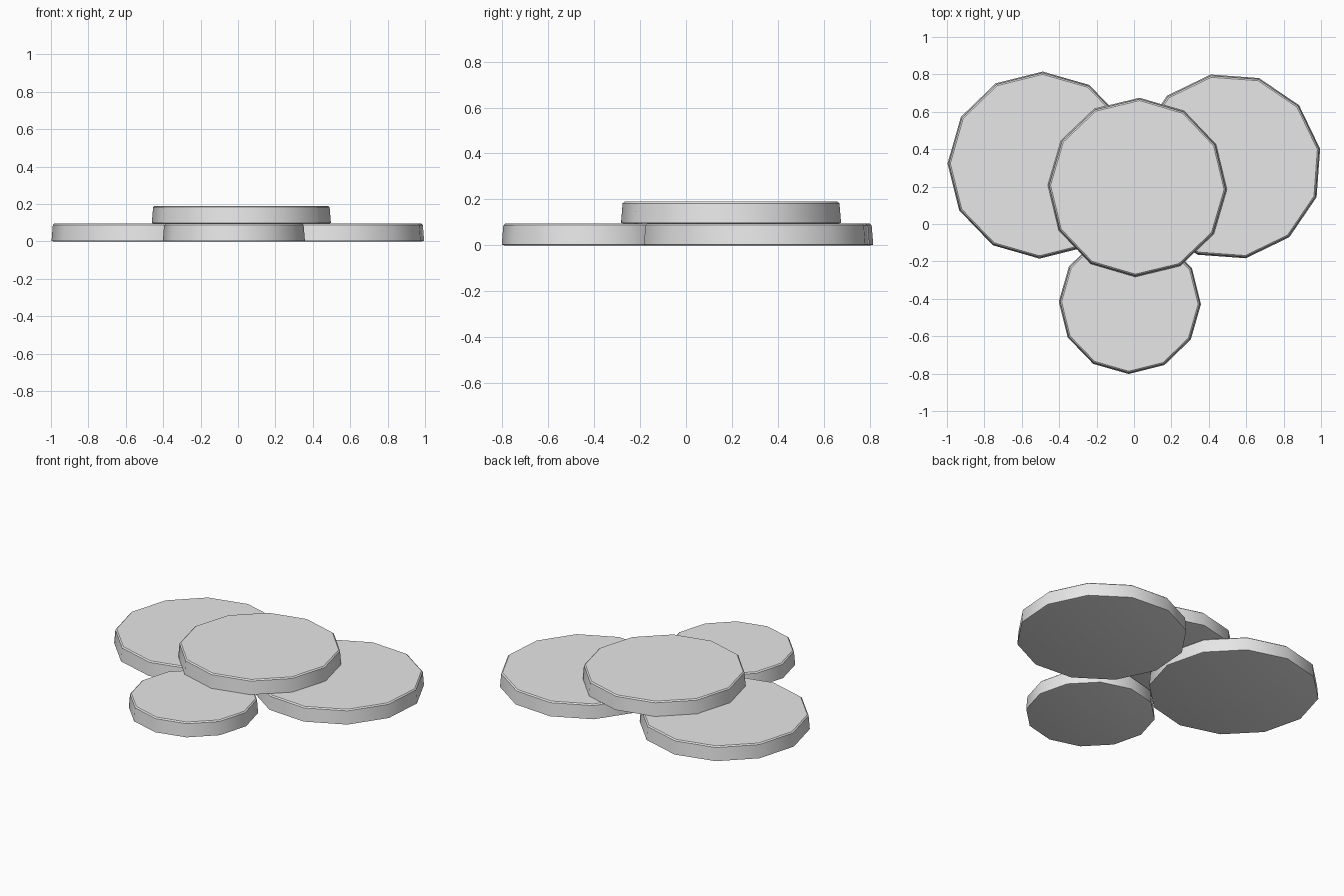
import bpy
import bmesh
import math

cube = bpy.data.objects.get("Cube")
if cube:
    bpy.data.objects.remove(cube, do_unlink=True)

grey = bpy.data.materials.new("light_grey")
grey.use_nodes = True
grey.diffuse_color = (0.8, 0.8, 0.8, 1)
grey.node_tree.nodes["Principled BSDF"].inputs["Base Color"].default_value = (0.8, 0.8, 0.8, 1)

SIDES = 12
THICK = 0.095
# Rim profile: (inset from the full radius, height)
PROFILE = [(0.012, 0), (0, 0.003), (0.007, THICK - 0.007), (0.015, THICK)]


def make_disc(name, x, y, z, radius, turn):
    """Twelve-sided, slightly tapered disc with chamfered rims."""
    bm = bmesh.new()
    rings = []
    for inset, height in PROFILE:
        r = radius - inset
        ring = []
        for i in range(SIDES):
            a = math.radians(turn) + math.tau * i / SIDES
            ring.append(bm.verts.new((r * math.cos(a), r * math.sin(a), height)))
        rings.append(ring)
    for low, high in zip(rings, rings[1:]):
        for i in range(SIDES):
            j = (i + 1) % SIDES
            bm.faces.new((low[i], low[j], high[j], high[i]))
    bm.faces.new(rings[0][::-1])
    bm.faces.new(rings[-1])
    mesh = bpy.data.meshes.new(name)
    bm.to_mesh(mesh)
    bm.free()
    mesh.materials.append(grey)
    disc = bpy.data.objects.new(name, mesh)
    disc.location = (x, y, z)
    bpy.context.collection.objects.link(disc)
    bpy.ops.object.select_all(action="DESELECT")
    disc.select_set(True)
    bpy.context.view_layer.objects.active = disc
    bpy.ops.object.shade_smooth_by_angle(angle=math.radians(35))


# Three discs on the ground, one stacked on top
make_disc("right_disc", -0.497, 0.315, 0, 0.5, -1)
make_disc("left_disc", 0.504, 0.308, 0, 0.5, 10.8)
make_disc("front_disc", -0.022, -0.422, 0, 0.38, -1)
make_disc("top_disc", 0.018, 0.196, THICK, 0.479, -1.4)
